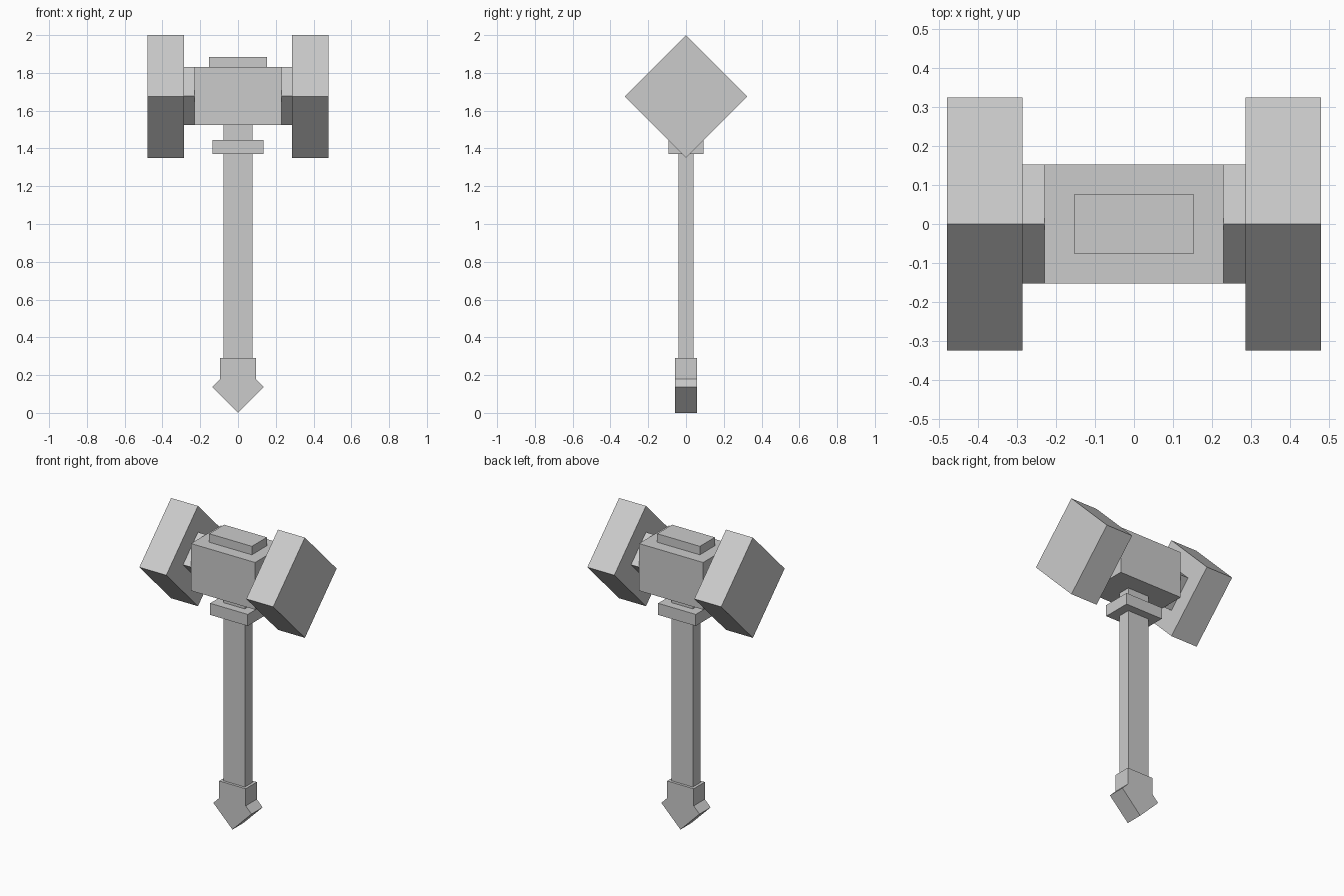
import bpy
from math import pi, sqrt
from mathutils import Matrix

if "Cube" in bpy.data.objects:
    bpy.data.objects.remove(bpy.data.objects["Cube"], do_unlink=True)

grey = bpy.data.materials.new("plain_grey")
grey.use_nodes = True
colour = (0.6, 0.6, 0.6, 1)
grey.diffuse_color = colour
grey.node_tree.nodes["Principled BSDF"].inputs["Base Color"].default_value = colour


def block(name, size, centre, turn_axis=None):
    """Flat-shaded box, optionally turned 45 degrees about one axis."""
    bpy.ops.mesh.primitive_cube_add(size=1)
    ob = bpy.context.object
    ob.name = ob.data.name = name
    turn = Matrix.Rotation(pi / 4, 4, turn_axis) if turn_axis else Matrix()
    ob.data.transform(turn @ Matrix.Diagonal((*size, 1)))
    ob.location = centre
    ob.data.materials.append(grey)
    return ob


HEAD_Z = 1.675

# Shaft and collar
block("handle", (0.154, 0.08, 1.36), (0, 0, 0.87))
block("collar", (0.27, 0.186, 0.075), (0, 0, 1.4075))

# Pommel: square socket with a diamond point
block("pommel_socket", (0.19, 0.114, 0.16), (0, 0, 0.21))
side = 0.137 * sqrt(2)
block("pommel_point", (side, 0.114, side), (0, 0, 0.137), "Y")

# Hammer head core and cap plate
block("head_core", (0.46, 0.306, 0.306), (0, 0, HEAD_Z + 0.002))
block("head_cap", (0.306, 0.153, 0.07), (0, 0, 1.85))

# Diamond neck and diamond striking block on each side
for label, s in (("left", 1), ("right", -1)):
    side = 0.153 * sqrt(2)
    block(label + "_neck", (0.12, side, side), (s * 0.25, 0, HEAD_Z + 0.002), "X")
    side = 0.325 * sqrt(2)
    block(label + "_striker", (0.193, side, side), (s * 0.3835, 0, HEAD_Z), "X")
